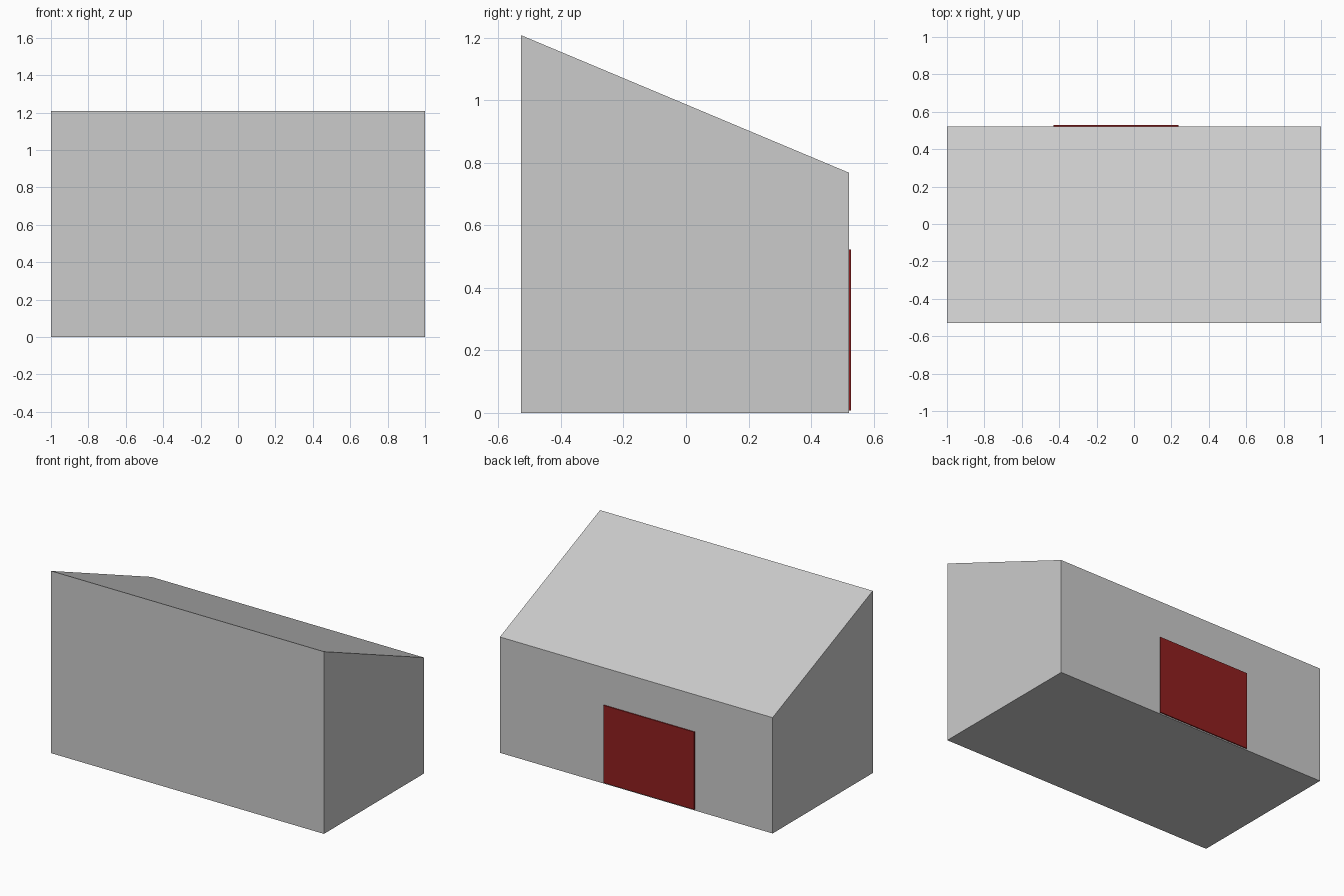
import bpy
import bmesh
from mathutils import Vector

if "Cube" in bpy.data.objects:
    bpy.data.objects.remove(bpy.data.objects["Cube"])


def new_object(name, bm):
    bmesh.ops.recalc_face_normals(bm, faces=bm.faces)
    mesh = bpy.data.meshes.new(name)
    bm.to_mesh(mesh)
    bm.free()
    obj = bpy.data.objects.new(name, mesh)
    bpy.context.collection.objects.link(obj)
    return obj


def prism(name, profile, x0, x1):
    """Extrude a (y, z) side profile along x."""
    bm = bmesh.new()
    face = bm.faces.new([bm.verts.new((x0, y, z)) for y, z in profile])
    ext = bmesh.ops.extrude_face_region(bm, geom=[face], use_keep_orig=True)
    verts = [g for g in ext["geom"] if isinstance(g, bmesh.types.BMVert)]
    bmesh.ops.translate(bm, verts=verts, vec=Vector((x1 - x0, 0, 0)))
    return new_object(name, bm)


# Shed body with a single-slope roof
prism("shed_body", [(-0.528, 0), (0.521, 0), (0.521, 0.768), (-0.528, 1.208)], -1, 1)

# Thin door panel on the low back wall
door = prism("door", [(0.519, 0.008), (0.528, 0.008), (0.528, 0.522), (0.519, 0.522)],
             -0.43, 0.237)
red = bpy.data.materials.new("dark_red")
red.diffuse_color = (0.28, 0.014, 0.014, 1)
red.use_nodes = True
red.node_tree.nodes["Principled BSDF"].inputs["Base Color"].default_value = red.diffuse_color
door.data.materials.append(red)
